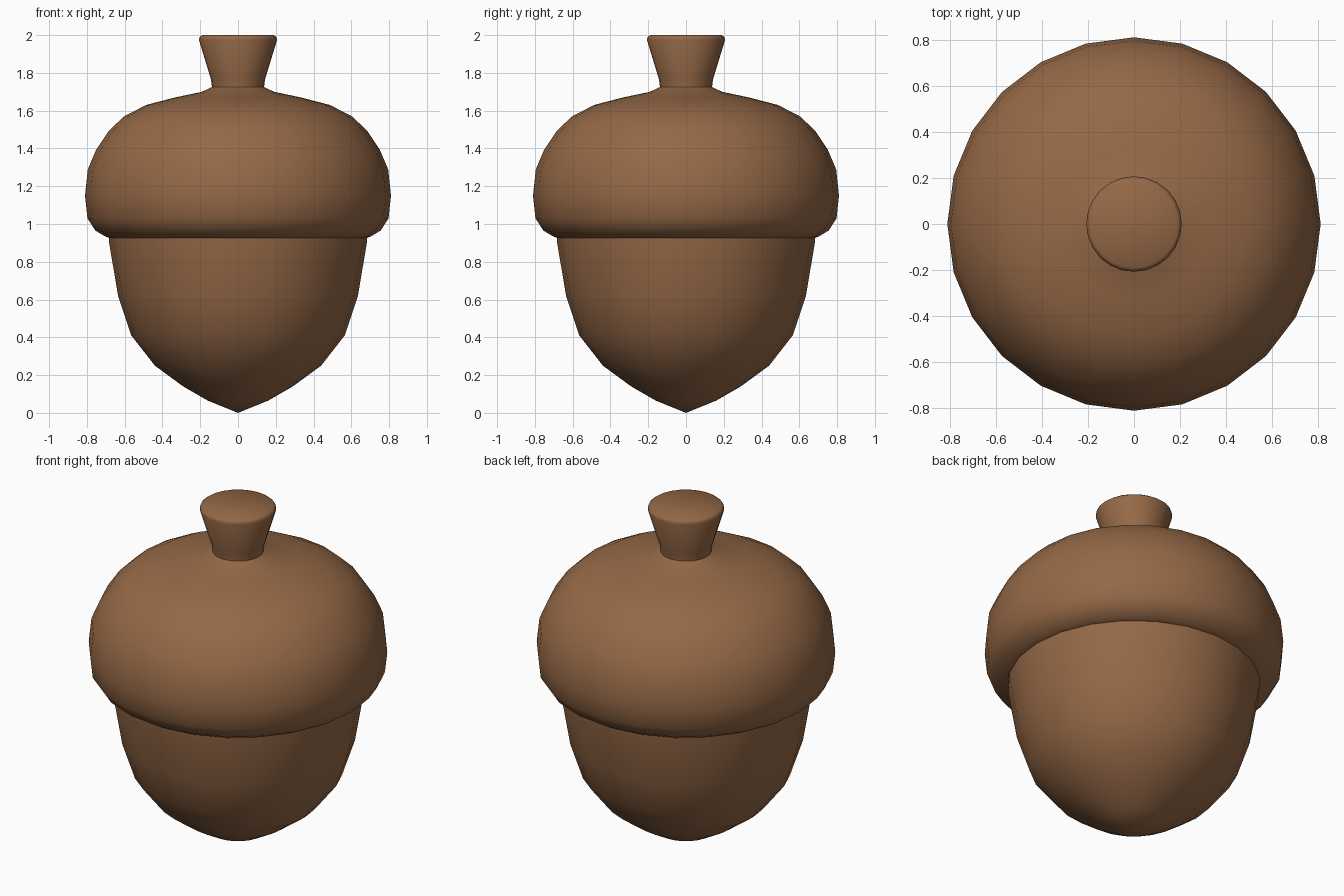
import bpy, bmesh, math

if "Cube" in bpy.data.objects:
    bpy.data.objects.remove(bpy.data.objects["Cube"])

SIDES = 24

brown = bpy.data.materials.new("acorn brown")
brown.diffuse_color = (0.30, 0.14, 0.062, 1)
brown.use_nodes = True
brown.node_tree.nodes["Principled BSDF"].inputs["Base Color"].default_value = brown.diffuse_color


def lathe(name, profile, sharp_angle):
    """Turn a profile of (radius, height) points around the z axis."""
    bm = bmesh.new()
    rings = []
    for r, z in profile:
        if r == 0:
            rings.append([bm.verts.new((0, 0, z))] * SIDES)
        else:
            rings.append([bm.verts.new((r * math.cos(2 * math.pi * i / SIDES),
                                        r * math.sin(2 * math.pi * i / SIDES), z))
                          for i in range(SIDES)])
    for low, high in zip(rings, rings[1:]):
        for i in range(SIDES):
            j = (i + 1) % SIDES
            corners = list(dict.fromkeys([low[i], low[j], high[j], high[i]]))
            bm.faces.new(corners)
    bmesh.ops.recalc_face_normals(bm, faces=bm.faces[:])
    mesh = bpy.data.meshes.new(name)
    bm.to_mesh(mesh)
    bm.free()
    mesh.materials.append(brown)
    obj = bpy.data.objects.new(name, mesh)
    bpy.context.collection.objects.link(obj)
    bpy.ops.object.select_all(action='DESELECT')
    obj.select_set(True)
    bpy.context.view_layer.objects.active = obj
    bpy.ops.object.shade_smooth_by_angle(angle=math.radians(sharp_angle))
    return obj


# Nut: pointed at the bottom, its top tucked just inside the cap
lathe("nut", [(0, 0), (0.16, 0.065), (0.29, 0.14), (0.44, 0.25), (0.565, 0.41),
              (0.635, 0.62), (0.683, 0.905), (0.685, 0.95), (0, 0.95)], 60)

# Cap and stem: rounded rim, domed top, stem flaring to a flat end
lathe("cap_and_stem", [(0, 0.935), (0.68, 0.925), (0.705, 0.935), (0.755, 0.965),
                       (0.797, 1.03), (0.81, 1.15), (0.795, 1.29), (0.75, 1.395),
                       (0.683, 1.495), (0.603, 1.57), (0.487, 1.63), (0.333, 1.67),
                       (0.19, 1.70), (0.138, 1.725), (0.143, 1.765), (0.207, 1.975),
                       (0.203, 1.99), (0.19, 2.0), (0, 2.0)], 62)
